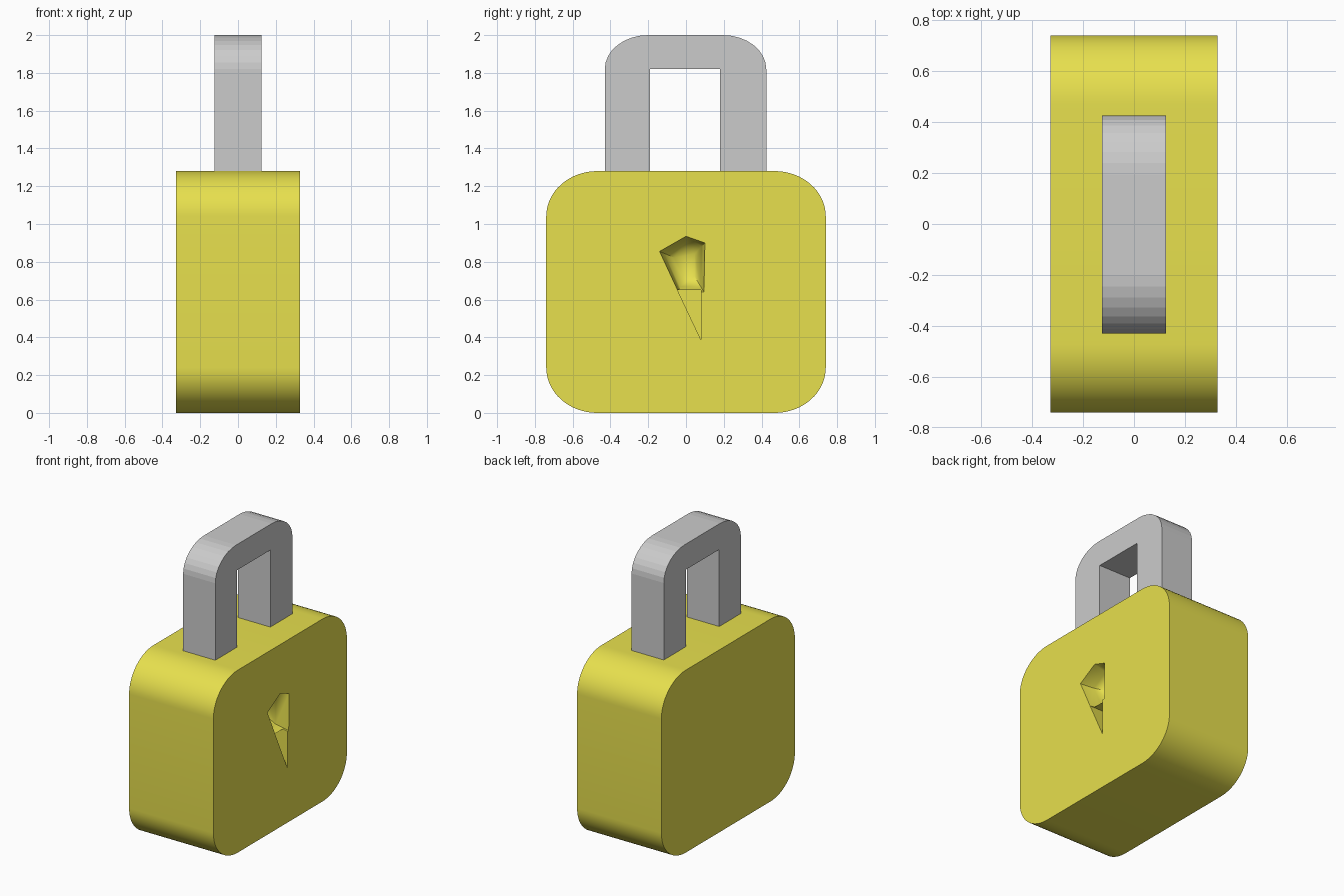
import bpy, bmesh
from math import cos, sin, pi, radians

if "Cube" in bpy.data.objects:
    bpy.data.objects.remove(bpy.data.objects["Cube"])


def corner(cy, cz, ry, rz, start, n):
    """Quarter ellipse in the YZ plane, counter-clockwise from start (radians)."""
    return [(cy + ry * cos(start + pi / 2 * i / n),
             cz + rz * sin(start + pi / 2 * i / n)) for i in range(n + 1)]


def make_object(name, build):
    bm = bmesh.new()
    build(bm)
    bmesh.ops.recalc_face_normals(bm, faces=bm.faces)
    mesh = bpy.data.meshes.new(name)
    bm.to_mesh(mesh)
    bm.free()
    obj = bpy.data.objects.new(name, mesh)
    bpy.context.collection.objects.link(obj)
    return obj


def prism(name, profile, x0, x1):
    """Extrude a YZ profile from x0 to x1."""
    def build(bm):
        face = bm.faces.new([bm.verts.new((x0, y, z)) for y, z in profile])
        new = bmesh.ops.extrude_face_region(bm, geom=[face])["geom"]
        verts = [v for v in new if isinstance(v, bmesh.types.BMVert)]
        bmesh.ops.translate(bm, verts=verts, vec=(x1 - x0, 0, 0))
    return make_object(name, build)


def bowl(name, outline, x, levels):
    """Pit cutter: rings of the outline shrinking toward its middle with depth."""
    cy = sum(p[0] for p in outline) / len(outline)
    cz = sum(p[1] for p in outline) / len(outline)

    def build(bm):
        rings = [[bm.verts.new((x - d, cy + (y - cy) * s, cz + (z - cz) * s))
                  for y, z in outline] for d, s in levels]
        n = len(outline)
        for a, b in zip(rings, rings[1:]):
            for i in range(n):
                j = (i + 1) % n
                bm.faces.new((a[i], a[j], b[j], b[i]))
        bm.faces.new(rings[0])
        bm.faces.new(rings[-1])
    return make_object(name, build)


# Rounded lock body
W, H, HX = 0.74, 1.28, 0.327
RY, RZ, N = 0.27, 0.24, 16
profile = (corner(W - RY, H - RZ, RY, RZ, 0, N)
           + corner(-W + RY, H - RZ, RY, RZ, pi / 2, N)
           + corner(-W + RY, RZ, RY, RZ, pi, N)
           + corner(W - RY, RZ, RY, RZ, 3 * pi / 2, N))
body = prism("lock_body", profile, -HX, HX)

# Keyhole: shallow faceted bowl above, deeper tapered slot below
key_outline = [(-0.14, 0.855), (-0.04, 0.64), (0.095, 0.64), (0.10, 0.90), (0.0, 0.935)]
cutters = [
    bowl("keyhole_bowl_cutter", key_outline, HX,
         [(-0.02, 1.0), (0.0, 1.0), (0.09, 0.82), (0.14, 0.45)]),
    prism("keyhole_slot_cutter",
          [(-0.045, 0.65), (0.08, 0.385), (0.08, 0.65)], HX - 0.18, HX + 0.05),
]
bpy.context.view_layer.objects.active = body
for cutter in cutters:
    cutter.hide_render = True
    mod = body.modifiers.new("keyhole", 'BOOLEAN')
    mod.operation = 'DIFFERENCE'
    mod.solver = 'EXACT'
    mod.object = cutter
    bpy.ops.object.modifier_apply(modifier=mod.name)
for cutter in cutters:
    bpy.data.objects.remove(cutter)

bpy.ops.object.select_all(action='DESELECT')
body.select_set(True)
bpy.ops.object.shade_smooth_by_angle(angle=radians(55))

yellow = bpy.data.materials.new("yellow_paint")
yellow.diffuse_color = (0.8, 0.745, 0.075, 1)
yellow.use_nodes = True
yellow.node_tree.nodes["Principled BSDF"].inputs["Base Color"].default_value = yellow.diffuse_color
body.data.materials.clear()
body.data.materials.append(yellow)

# Square-section shackle with faceted outer corners
arch = ([(0.425, H)] + corner(0.195, 1.82, 0.23, 0.18, 0, 8)
        + corner(-0.20, 1.82, 0.23, 0.18, pi / 2, 8)
        + [(-0.43, H), (-0.19, H), (-0.19, 1.82), (0.18, 1.82), (0.18, H)])
prism("shackle", arch, -0.125, 0.125)
